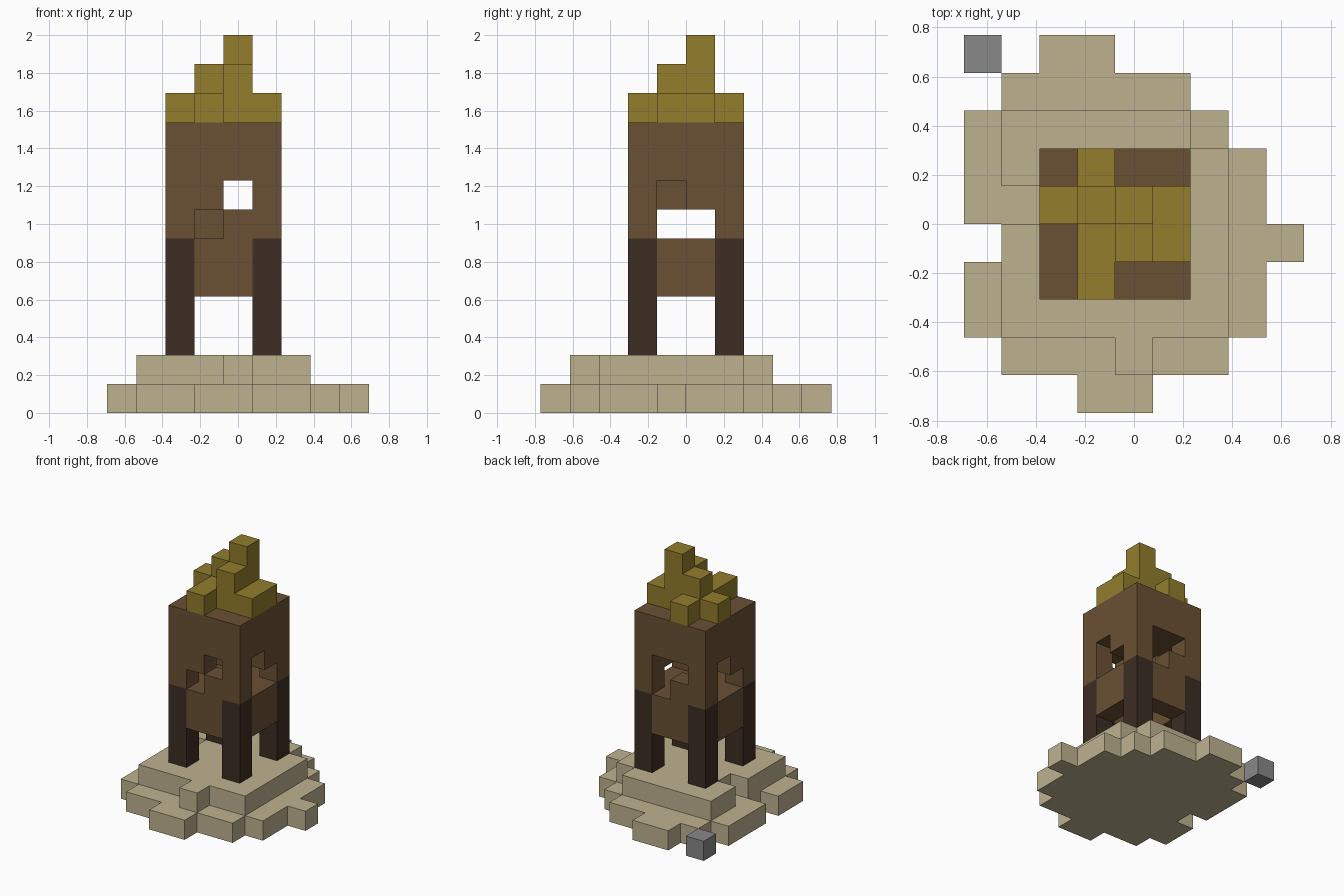
import bpy, bmesh
from mathutils import Vector

if "Cube" in bpy.data.objects:
    bpy.data.objects.remove(bpy.data.objects["Cube"], do_unlink=True)

UNIT = 2 / 13                       # edge of one block
ORIGIN = Vector((-4.5, -5, 0))      # grid corner, in blocks


def material(name, rgb):
    """Flat material from display values 0-255, stored as linear."""
    def lin(c):
        c /= 255
        return c / 12.92 if c <= 0.04045 else ((c + 0.055) / 1.055) ** 2.4
    colour = (*[lin(c) for c in rgb], 1)
    mat = bpy.data.materials.new(name)
    mat.use_nodes = True
    mat.diffuse_color = colour
    bsdf = next(n for n in mat.node_tree.nodes if n.type == 'BSDF_PRINCIPLED')
    bsdf.inputs["Base Color"].default_value = colour
    bsdf.inputs["Roughness"].default_value = 0.9
    return mat


def box(xs, ys, zs):
    """Set of block cells; every span is (first, last) inclusive."""
    return {(x, y, z) for x in range(xs[0], xs[1] + 1)
            for y in range(ys[0], ys[1] + 1) for z in range(zs[0], zs[1] + 1)}


def layer(rows, first_row, z):
    """One layer of blocks from an x span per row."""
    cells = set()
    for y, span in enumerate(rows, first_row):
        cells |= box(span, (y, y), (z, z))
    return cells


def build(name, cells, mat):
    """Outer skin of a group of blocks, with flat areas merged."""
    bm = bmesh.new()
    for cell in cells:
        centre = Vector(cell) + Vector((.5, .5, .5)) + ORIGIN
        for axis in range(3):
            for sign in (-1, 1):
                n = Vector((0, 0, 0))
                n[axis] = sign
                if tuple(int(a + b) for a, b in zip(cell, n)) in cells:
                    continue
                u = Vector((0, 0, 0))
                u[(axis + 1) % 3] = .5
                v = n.cross(u)
                mid = centre + n * .5
                corners = (mid - u - v, mid + u - v, mid + u + v, mid - u + v)
                bm.faces.new([bm.verts.new(c * UNIT) for c in corners])
    bmesh.ops.remove_doubles(bm, verts=bm.verts[:], dist=1e-4)
    bmesh.ops.dissolve_limit(bm, angle_limit=0.02, verts=bm.verts[:],
                             edges=bm.edges[:], delimit={'NORMAL'})
    mesh = bpy.data.meshes.new(name)
    bm.to_mesh(mesh)
    bm.free()
    mesh.materials.append(mat)
    obj = bpy.data.objects.new(name, mesh)
    bpy.context.collection.objects.link(obj)


sand = material("sand", (190, 178, 144))
stone = material("grey stone", (136, 136, 137))
dark_wood = material("dark wood", (60, 45, 36))
wood = material("brown wood", (106, 81, 52))
straw = material("golden straw", (146, 125, 44))

# Ragged two-step mound and the loose stone behind it
build("mound_lower", layer([(3, 4), (1, 6), (0, 7), (0, 7), (1, 8), (0, 7),
                            (0, 7), (0, 6), (1, 5), (2, 3)], 0, 0), sand)
build("mound_upper", layer([(4, 4), (1, 6), (1, 6), (1, 6), (2, 6), (1, 6),
                            (1, 5)], 1, 1), sand)
build("loose_stone", {(0, 9, 0)}, stone)

# Four legs
legs = set()
for side, x in (("right", 2), ("left", 5)):
    for end, y in (("front", 3), ("back", 6)):
        leg = box((x, x), (y, y), (2, 5))
        build(f"{end}_{side}_leg", leg, dark_wood)
        legs |= leg

# Hollow tower body with irregular windows in each wall
body = box((2, 5), (3, 6), (4, 9)) - legs
body -= box((3, 4), (4, 5), (4, 4))          # open underside
body -= box((3, 4), (4, 5), (6, 7))          # inner room
body -= {(4, 3, 7), (3, 3, 6)}               # front window
body -= {(4, 6, 7), (3, 6, 7), (4, 6, 6)}    # back window
for x, y in ((2, 5), (5, 4)):                # side windows
    body -= box((x, x), (4, 5), (6, 6)) | {(x, y, 7)}
build("tower_body", body, wood)

# Stepped straw roof with a spire
roof = layer([(3, 3), (3, 5), (2, 5), (3, 3)], 3, 10)
roof |= {(4, 4, 11), (3, 5, 11), (4, 5, 11), (4, 5, 12)}
build("straw_roof", roof, straw)
